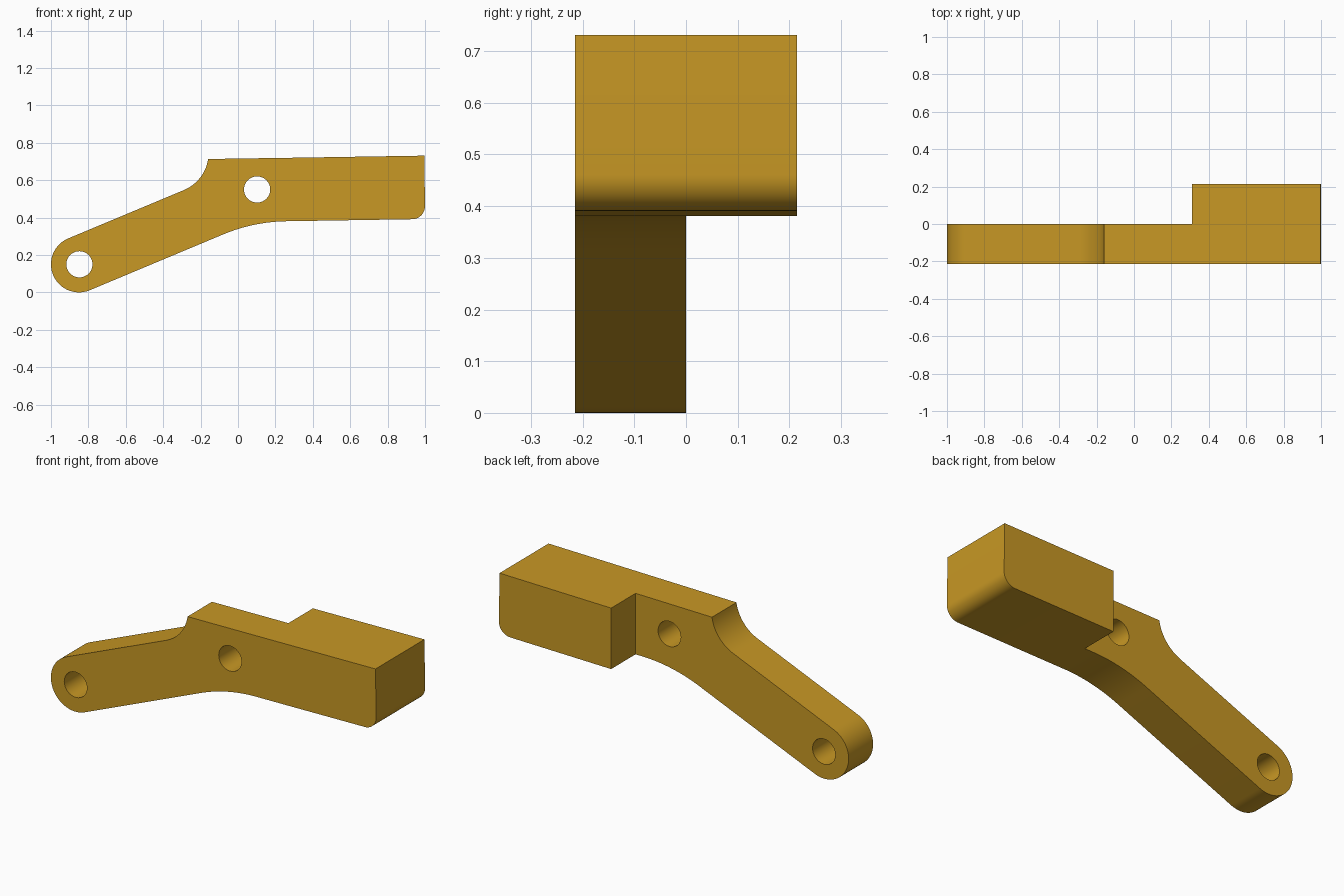
import bpy, bmesh, math
from mathutils import Vector

if "Cube" in bpy.data.objects:
    bpy.data.objects.remove(bpy.data.objects["Cube"])

FRONT, MID, BACK = -0.215, 0.0, 0.215   # front face, arm back, block back
SLOPE = 22.7                            # arm angle in degrees


def arc(cx, cz, r, a0, a1, n):
    """Points on an arc in the x-z plane, angles in degrees."""
    pts = []
    for i in range(n + 1):
        a = math.radians(a0 + (a1 - a0) * i / n)
        pts.append((cx + r * math.cos(a), cz + r * math.sin(a)))
    return pts


def thicken(bm, faces, depth):
    """Extrude faces towards the back, leaving no inner walls."""
    out = bmesh.ops.extrude_face_region(bm, geom=faces)["geom"]
    verts = [g for g in out if isinstance(g, bmesh.types.BMVert)]
    bmesh.ops.translate(bm, verts=verts, vec=(0, depth, 0))
    return [g for g in out if isinstance(g, bmesh.types.BMFace)]


mat = bpy.data.materials.new("golden yellow")
mat.diffuse_color = (0.578, 0.314, 0.018, 1)
mat.use_nodes = True
mat.node_tree.nodes["Principled BSDF"].inputs["Base Color"].default_value = mat.diffuse_color

# Outline: arm half and block half share the edge at x = 0.31
split = [(0.31, 0.381), (0.31, 0.720)]
arm = (split[1:] + [(-0.16, 0.713)]
       + arc(-0.373, 0.746, 0.216, -9, SLOPE - 90, 16)           # upper fillet
       + arc(-0.85, 0.15, 0.15, 90 + SLOPE, 270 + SLOPE, 40)     # round end
       + arc(0.273, -0.5336, 0.914, 90 + SLOPE, 90.85, 16)       # lower bend
       + split[:1])
block = (split[:1]
         + arc(0.93, 0.461, 0.07, -90, 0, 12)                    # rounded corner
         + [(0.996, 0.731)] + split[1:])

bm = bmesh.new()
cache = {}


def vert(p):
    if p not in cache:
        cache[p] = bm.verts.new((p[0], FRONT, p[1]))
    return cache[p]


faces = [bm.faces.new([vert(p) for p in pts]) for pts in (arm, block)]
backs = thicken(bm, faces, MID - FRONT)
# Only the block continues to the full depth
block_back = max(backs, key=lambda f: f.calc_center_median().x)
thicken(bm, [block_back], BACK - MID)
# Remove any face left inside the block
inner = [f for f in bm.faces if all(abs(v.co.y - MID) < 1e-5 for v in f.verts)
         and f.calc_center_median().x > 0.32]
if inner:
    bmesh.ops.delete(bm, geom=inner, context='FACES_ONLY')
# Front faces are kept by the region extrude; rebuild if they were removed
for pts in (arm, block):
    vs = [vert(p) for p in pts]
    if not bm.faces.get(vs):
        bm.faces.new(vs)
bmesh.ops.recalc_face_normals(bm, faces=bm.faces)

me = bpy.data.meshes.new("lever_arm")
bm.to_mesh(me)
bm.free()
lever = bpy.data.objects.new("lever_arm", me)
bpy.context.collection.objects.link(lever)
me.materials.append(mat)

# Pivot holes
for x, z in ((-0.848, 0.15), (0.102, 0.55)):
    bpy.ops.mesh.primitive_cylinder_add(vertices=48, radius=0.07, depth=0.6,
                                        location=(x, -0.1, z),
                                        rotation=(math.pi / 2, 0, 0))
    cutter = bpy.context.object
    cutter.name = "hole_cutter"
    cutter.hide_render = True
    cutter.data.materials.append(mat)
    bpy.ops.object.select_all(action='DESELECT')
    bpy.context.view_layer.objects.active = lever
    lever.select_set(True)
    mod = lever.modifiers.new("hole", 'BOOLEAN')
    mod.operation = 'DIFFERENCE'
    mod.solver = 'EXACT'
    mod.object = cutter
    bpy.ops.object.modifier_apply(modifier=mod.name)
    bpy.data.objects.remove(cutter)

bpy.ops.object.shade_smooth_by_angle(angle=math.radians(30))
